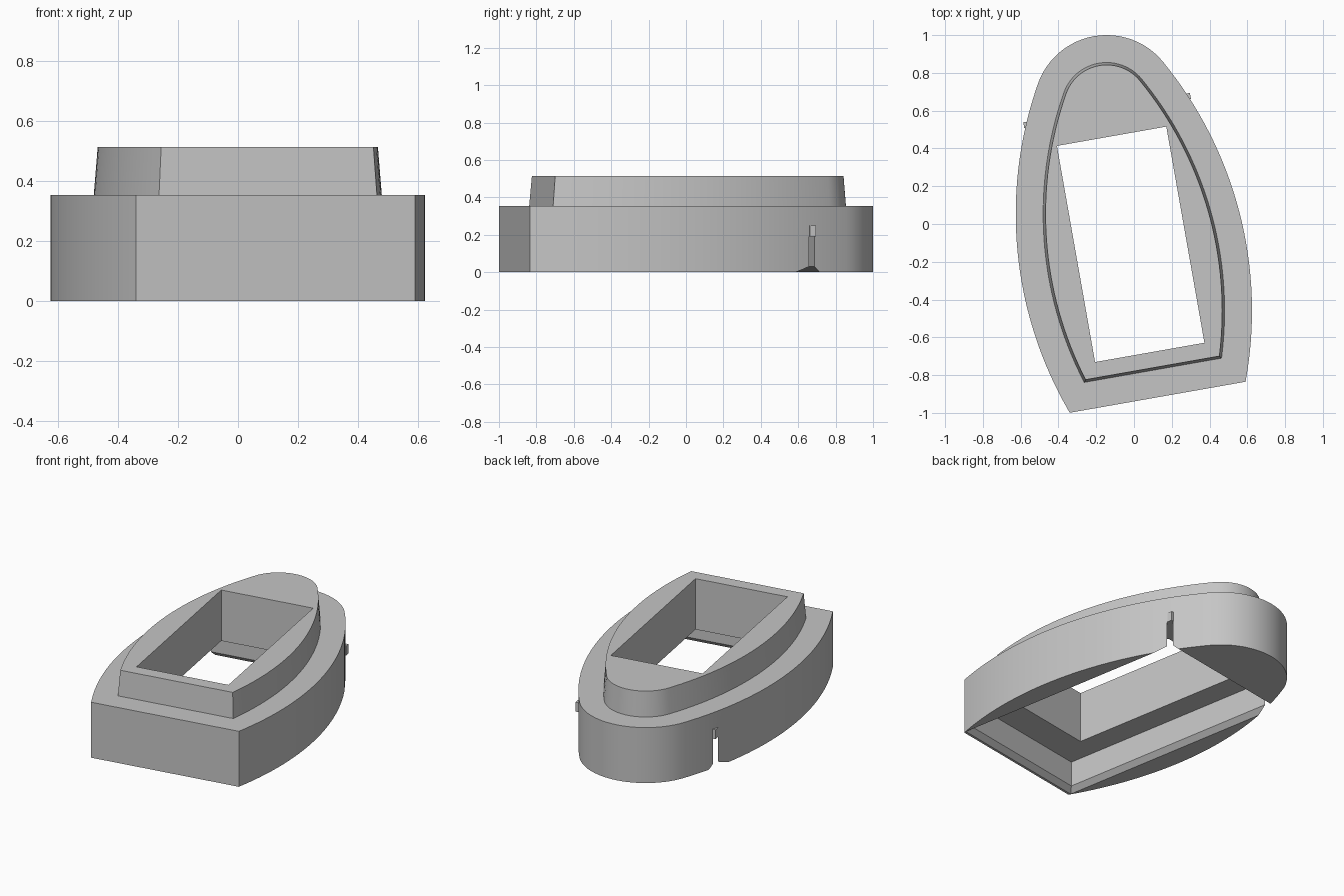
import bpy, bmesh, math
from mathutils import Matrix

if "Cube" in bpy.data.objects:
    bpy.data.objects.remove(bpy.data.objects["Cube"], do_unlink=True)

# The body's long axis is turned ten degrees from y
PLACE = Matrix.Rotation(math.radians(10), 4, 'Z') @ Matrix.Translation((-0.036, 0, 0))

SIDE_R, SIDE_X, SIDE_Y = 2.08, -1.477, -0.2   # side arc radius and centre
NOSE_R, NOSE_Y = 0.386, 0.63                  # nose arc radius and centre
FRONT_Y = -0.925                              # flat front edge

grey = bpy.data.materials.new("light grey")
grey.use_nodes = True
grey.diffuse_color = (0.56, 0.56, 0.56, 1)
grey.node_tree.nodes["Principled BSDF"].inputs["Base Color"].default_value = grey.diffuse_color


def outline(inset):
    """Pointed arch with a round nose, moved inward by inset."""
    r = SIDE_R - inset
    start = math.asin((FRONT_Y + inset - SIDE_Y) / r)
    end = math.atan2(NOSE_Y - SIDE_Y, -SIDE_X)
    half = []
    for i in range(33):
        a = start + (end - start) * i / 32
        half.append((SIDE_X + r * math.cos(a), SIDE_Y + r * math.sin(a)))
    for i in range(1, 13):
        a = end + (math.pi / 2 - end) * i / 12
        half.append(((NOSE_R - inset) * math.cos(a), NOSE_Y + (NOSE_R - inset) * math.sin(a)))
    return half + [(-x, y) for x, y in half[-2::-1]]


def rect(x0, x1, y0, y1):
    return [(x0, y0), (x1, y0), (x1, y1), (x0, y1)]


def loft(name, rings):
    """Closed solid through a stack of (points, height) rings."""
    bm = bmesh.new()
    loops = [[bm.verts.new((x, y, z)) for x, y in pts] for pts, z in rings]
    n = len(loops[0])
    for low, high in zip(loops, loops[1:]):
        for i in range(n):
            j = (i + 1) % n
            bm.faces.new((low[i], low[j], high[j], high[i]))
    bm.faces.new(loops[0][::-1])
    bm.faces.new(loops[-1])
    bmesh.ops.recalc_face_normals(bm, faces=bm.faces)
    mesh = bpy.data.meshes.new(name)
    bm.to_mesh(mesh)
    bm.free()
    mesh.transform(PLACE)
    mesh.materials.append(grey)
    obj = bpy.data.objects.new(name, mesh)
    bpy.context.collection.objects.link(obj)
    return obj


def select(obj):
    bpy.ops.object.select_all(action='DESELECT')
    obj.select_set(True)
    bpy.context.view_layer.objects.active = obj


def cut(body, cutter):
    select(body)
    mod = body.modifiers.new("cut", 'BOOLEAN')
    mod.operation = 'DIFFERENCE'
    mod.solver = 'EXACT'
    mod.object = cutter
    bpy.ops.object.modifier_apply(modifier=mod.name)
    bpy.data.objects.remove(cutter, do_unlink=True)


# Base block with a narrower tapered collar on top
body = loft("housing", [(outline(0), 0), (outline(0), 0.355),
                        (outline(0.145), 0.355), (outline(0.158), 0.515)])

# Underside pocket with a flared mouth; its rear corners break through the sides
def pocket(grow):
    return rect(-0.445 - grow, 0.445 + grow, -0.88 - grow, 0.628 + grow)

cut(body, loft("pocket_cutter", [(pocket(0.06), -0.03), (pocket(0), 0.03), (pocket(0), 0.19)]))

# Rectangular opening through the collar
cut(body, loft("opening_cutter", [(rect(-0.294, 0.294, -0.684, 0.478), z) for z in (0.1, 0.6)]))

select(body)
bpy.ops.object.shade_smooth_by_angle(angle=math.radians(25))

# Small nubs above the side breakthroughs
for side, label in ((1, "left"), (-1, "right")):
    x0, x1 = sorted((side * 0.39, side * 0.448))
    loft(label + "_nub", [(rect(x0, x1, 0.6, 0.632), z) for z in (0.19, 0.25)])
